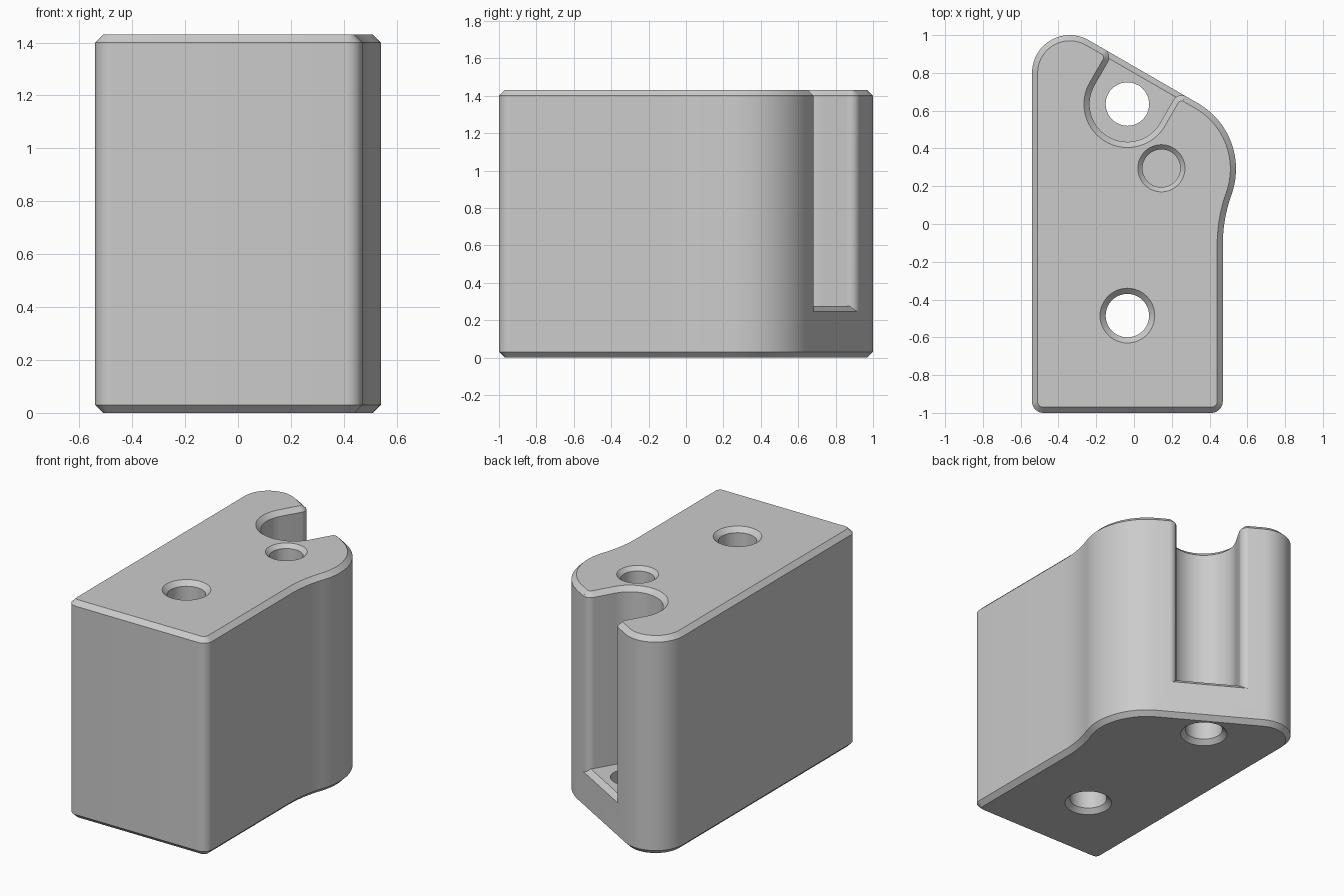
import bpy, bmesh, math
from mathutils import Vector

cube = bpy.data.objects.get("Cube")
if cube:
    bpy.data.objects.remove(cube, do_unlink=True)

HEIGHT, CHAMFER = 1.43, 0.03
OVER = 0.01                                   # cutters overshoot the faces
SIN, COS = math.sin(math.radians(60)), math.cos(math.radians(60))
NORMAL = Vector((COS, SIN))                   # slanted back face
TANGENT = Vector((SIN, -COS))
SLOT_CENTRE = Vector((-0.035, 0.635))
SLOT_R, FILLET, FLOOR = 0.20, 0.05, 0.275

grey = bpy.data.materials.new("light_grey")
grey.use_nodes = True
grey.diffuse_color = (0.6, 0.6, 0.6, 1)
grey.node_tree.nodes["Principled BSDF"].inputs["Base Color"].default_value = (0.6, 0.6, 0.6, 1)


def arc(cx, cy, r, a0, a1, n):
    angles = [math.radians(a0 + (a1 - a0) * i / n) for i in range(n + 1)]
    return [Vector((cx + r * math.cos(a), cy + r * math.sin(a))) for a in angles]


def loft(name, rings):
    """Closed solid through rings of equal point count, each given as (points, z)."""
    bm = bmesh.new()
    rows = [[bm.verts.new((p.x, p.y, z)) for p in pts] for pts, z in rings]
    n = len(rows[0])
    for a, b in zip(rows, rows[1:]):
        for i in range(n):
            j = (i + 1) % n
            bm.faces.new((a[i], a[j], b[j], b[i]))
    bm.faces.new(rows[0][::-1])
    bm.faces.new(rows[-1])
    bmesh.ops.recalc_face_normals(bm, faces=bm.faces[:])
    mesh = bpy.data.meshes.new(name)
    bm.to_mesh(mesh)
    bm.free()
    mesh.materials.append(grey)
    obj = bpy.data.objects.new(name, mesh)
    bpy.context.collection.objects.link(obj)
    return obj


# Block outline, inset by d, made of tangent arcs
LEFT_C = Vector((-0.34, 0.80))
LINE = NORMAL.dot(LEFT_C) + 0.20              # distance of the slanted face
BULGE_C = Vector((0.14, (LINE - 0.40 - COS * 0.14) / SIN))
SIDE_X, WAIST_R = 0.47, 0.80
BLEND = math.acos((SIDE_X + WAIST_R - BULGE_C.x) / (0.40 + WAIST_R))
WAIST_Y = BULGE_C.y - (0.40 + WAIST_R) * math.sin(BLEND)


def outline(d):
    b = math.degrees(BLEND)
    return (arc(-0.48, -0.94, 0.06 - d, 180, 270, 8)
            + arc(0.41, -0.94, 0.06 - d, 270, 360, 8)
            + arc(SIDE_X + WAIST_R, WAIST_Y, WAIST_R + d, 180, 180 - b, 10)
            + arc(BULGE_C.x, BULGE_C.y, 0.40 - d, -b, 60, 24)[1:]
            + arc(LEFT_C.x, LEFT_C.y, 0.20 - d, 60, 180, 24))


# Slot outline, widened by d: lip fillet, half round, lip fillet, open to the back
DEPTH = LINE - NORMAL.dot(SLOT_CENTRE)


def slot(d):
    fu, fv = SLOT_R + FILLET, DEPTH - FILLET
    left = arc(-fu, fv, FILLET - d, 84, 0, 10)
    right = arc(fu, fv, FILLET - d, 180, 96, 10)
    end = math.radians(84)
    out_u = fu - FILLET * math.cos(end)
    local = ([Vector((-out_u, DEPTH + 0.15))] + left
             + arc(0, 0, SLOT_R + d, 180, 360, 36) + right
             + [Vector((out_u, DEPTH + 0.15))])
    return [SLOT_CENTRE + TANGENT * p.x + NORMAL * p.y for p in local]


def hole(name, x, y, profile):
    return loft(name, [(arc(x, y, r, 0, 352.5, 47), z) for r, z in profile])


# Chamfered block
body = loft("block", [(outline(CHAMFER), 0), (outline(0), CHAMFER),
                      (outline(0), HEIGHT - CHAMFER), (outline(CHAMFER), HEIGHT)])

# Slot cutter with flared top and a chamfer along the open edge of its floor
slot_cutter = loft("slot_cutter", [(slot(0), FLOOR), (slot(0), HEIGHT - CHAMFER),
                                   (slot(CHAMFER + OVER), HEIGHT + OVER)])
bm = bmesh.new()
bm.from_mesh(slot_cutter.data)
edge = NORMAL * (LINE - CHAMFER)
bmesh.ops.bisect_plane(bm, geom=bm.verts[:] + bm.edges[:] + bm.faces[:], dist=1e-6,
                       plane_co=(edge.x, edge.y, 0), plane_no=(NORMAL.x, NORMAL.y, 0))
for v in bm.verts:
    if abs(v.co.z - FLOOR) < 1e-4:
        v.co.z -= max(0, NORMAL.dot(v.co.xy) - (LINE - CHAMFER))
bm.to_mesh(slot_cutter.data)
bm.free()

# Through holes, chamfered at the outer faces, and one blind hole
flare = 0.115 + CHAMFER + OVER
top = HEIGHT - CHAMFER
cutters = [
    slot_cutter,
    hole("front_hole_cutter", -0.035, -0.485,
         [(flare, -OVER), (0.115, CHAMFER), (0.115, top), (flare, HEIGHT + OVER)]),
    hole("slot_hole_cutter", SLOT_CENTRE.x, SLOT_CENTRE.y,
         [(flare, -OVER), (0.115, CHAMFER), (0.115, 0.5)]),
    hole("blind_hole_cutter", 0.145, 0.295,
         [(0.10, FLOOR), (0.10, HEIGHT - 0.025), (0.135, HEIGHT + OVER)]),
]

# Cut, then discard the cutters
bpy.ops.object.select_all(action='DESELECT')
bpy.context.view_layer.objects.active = body
body.select_set(True)
for cutter in cutters:
    cutter.hide_render = True
    mod = body.modifiers.new(cutter.name, 'BOOLEAN')
    mod.operation, mod.solver, mod.object = 'DIFFERENCE', 'EXACT', cutter
    bpy.ops.object.modifier_apply(modifier=mod.name)
    bpy.data.objects.remove(cutter, do_unlink=True)

bpy.ops.object.shade_smooth_by_angle(angle=math.radians(30))
